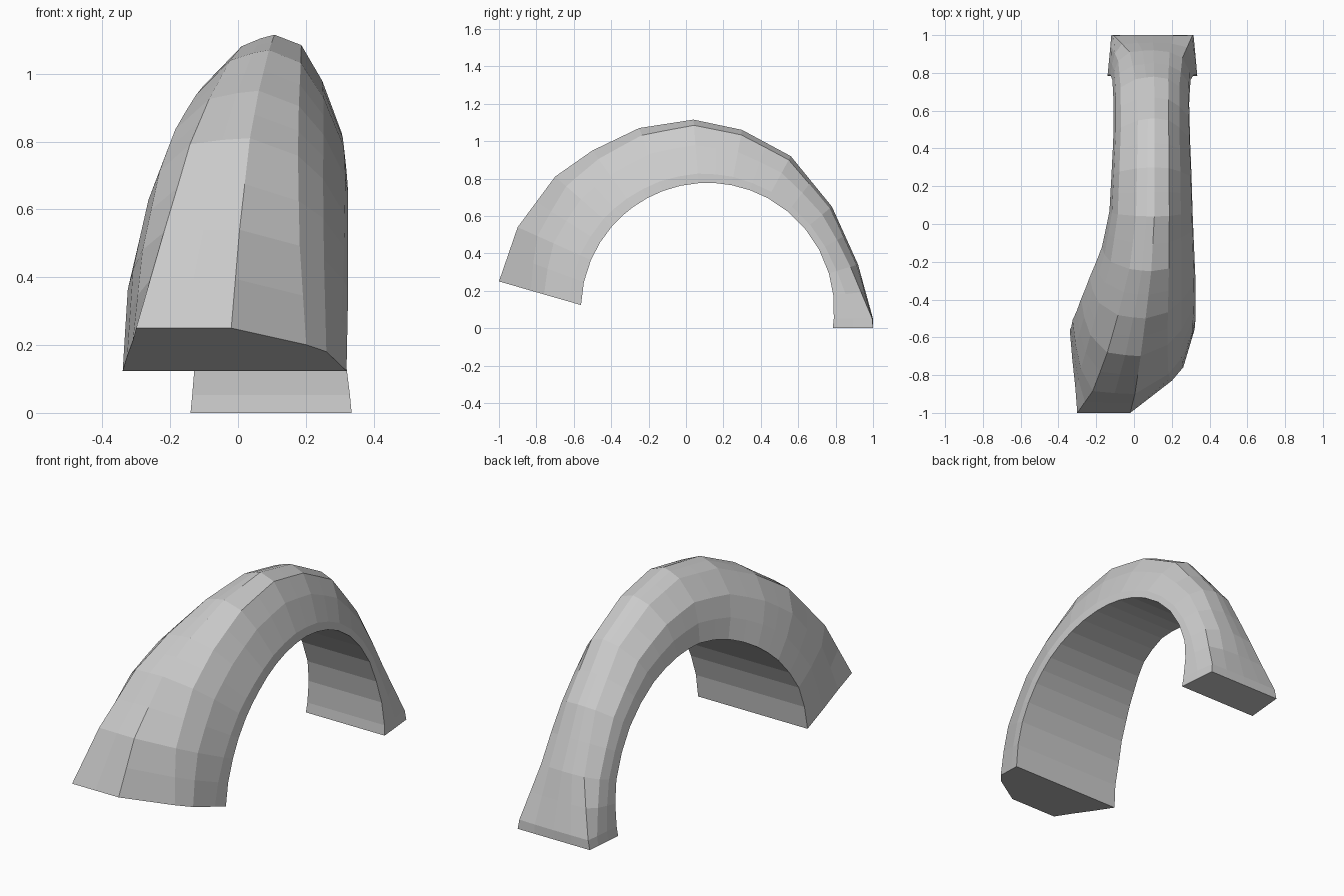
import bpy, bmesh, math

if "Cube" in bpy.data.objects:
    bpy.data.objects.remove(bpy.data.objects["Cube"])

CY, CZ, RAD = 0.115, 0.10, 0.677          # inner arc in the y-z plane
STEPS = 24

# Key stations: inner angle, outer y, outer z, left x, right x, front blend, back blend
KEYS = [
    (178.0, -1.00, 0.25, -0.34, 0.32, 1.0, 0),
    (157.0, -0.90, 0.54, -0.325, 0.325, 0.6, 0),
    (139.0, -0.70, 0.81, -0.28, 0.325, 0.35, 0),
    (126.0, -0.50, 0.95, -0.235, 0.325, 0.2, 0),
    (110.6, -0.25, 1.07, -0.17, 0.318, 0.08, 0),
    (94.0, 0.04, 1.115, -0.13, 0.31, 0, 0),
    (79.0, 0.30, 1.06, -0.12, 0.305, 0, 0),
    (61.5, 0.56, 0.92, -0.11, 0.297, 0, 0),
    (39.6, 0.78, 0.65, -0.108, 0.292, 0, 0.1),
    (16.6, 0.92, 0.34, -0.115, 0.30, 0, 0.35),
    (-4.0, 1.00, 0.05, -0.135, 0.33, 0, 0.95),
    (-8.5, 1.00, 0.00, -0.14, 0.335, 0, 1.0),
]

# Cross-sections: (height from inner to outer surface, position across the width)
FRONT = [(0, 0), (.35, .02), (.7, .045), (1, .06), (1, .27), (1, .485),
         (.61, .82), (.45, .91), (.15, .97), (0, 1)]
MIDDLE = [(0, 0), (.3, .03), (.6, .10), (.9, .32), (.97, .45), (1, .54),
          (.91, .72), (.6, .86), (.15, .99), (0, 1)]
BACK = [(0, 0), (.35, .015), (.7, .03), (1, .042), (1, .27), (1, .5),
        (1, .75), (1, .958), (.5, .98), (0, 1)]


def station(angle):
    """Interpolate the key stations at an angle."""
    for a, b in zip(KEYS, KEYS[1:]):
        if angle >= b[0] - 1e-6:
            f = (a[0] - angle) / (a[0] - b[0])
            return [p + (q - p) * f for p, q in zip(a, b)]
    return KEYS[-1]


def section(angle):
    """Points of one cross-section of the arch."""
    ang, oy, oz, left, right, wf, wb = station(angle)
    iy = CY + RAD * math.cos(math.radians(ang))
    iz = CZ + RAD * math.sin(math.radians(ang))
    pts = []
    for f, m, b in zip(FRONT, MIDDLE, BACK):
        t, s = (f[i] * wf + b[i] * wb + m[i] * (1 - wf - wb) for i in (0, 1))
        pts.append((left + (right - left) * s, iy + (oy - iy) * t, iz + (oz - iz) * t))
    return pts


# Angles: the key stations plus a midpoint between each widely spaced pair
angles = []
for a, b in zip(KEYS, KEYS[1:]):
    angles.append(a[0])
    if a[0] - b[0] > 10:
        angles.append((a[0] + b[0]) / 2)
angles.append(KEYS[-1][0])

# Curved handle body, lofted through the cross-sections and capped at both ends
bm = bmesh.new()
rings = [[bm.verts.new(p) for p in section(a)] for a in angles]
for r0, r1 in zip(rings, rings[1:]):
    n = len(r0)
    for i in range(n):
        j = (i + 1) % n
        bm.faces.new((r0[i], r0[j], r1[j], r1[i]))
bm.faces.new(rings[0])
bm.faces.new(rings[-1][::-1])
bmesh.ops.recalc_face_normals(bm, faces=bm.faces)
low = min(v.co.z for v in bm.verts)
for v in bm.verts:
    v.co.z -= low

mesh = bpy.data.meshes.new("curved_handle")
bm.to_mesh(mesh)
bm.free()
handle = bpy.data.objects.new("curved_handle", mesh)
bpy.context.collection.objects.link(handle)

# Plain grey
grey = bpy.data.materials.new("light_grey")
grey.diffuse_color = (0.6, 0.6, 0.6, 1)
grey.use_nodes = True
grey.node_tree.nodes["Principled BSDF"].inputs["Base Color"].default_value = grey.diffuse_color
mesh.materials.append(grey)
